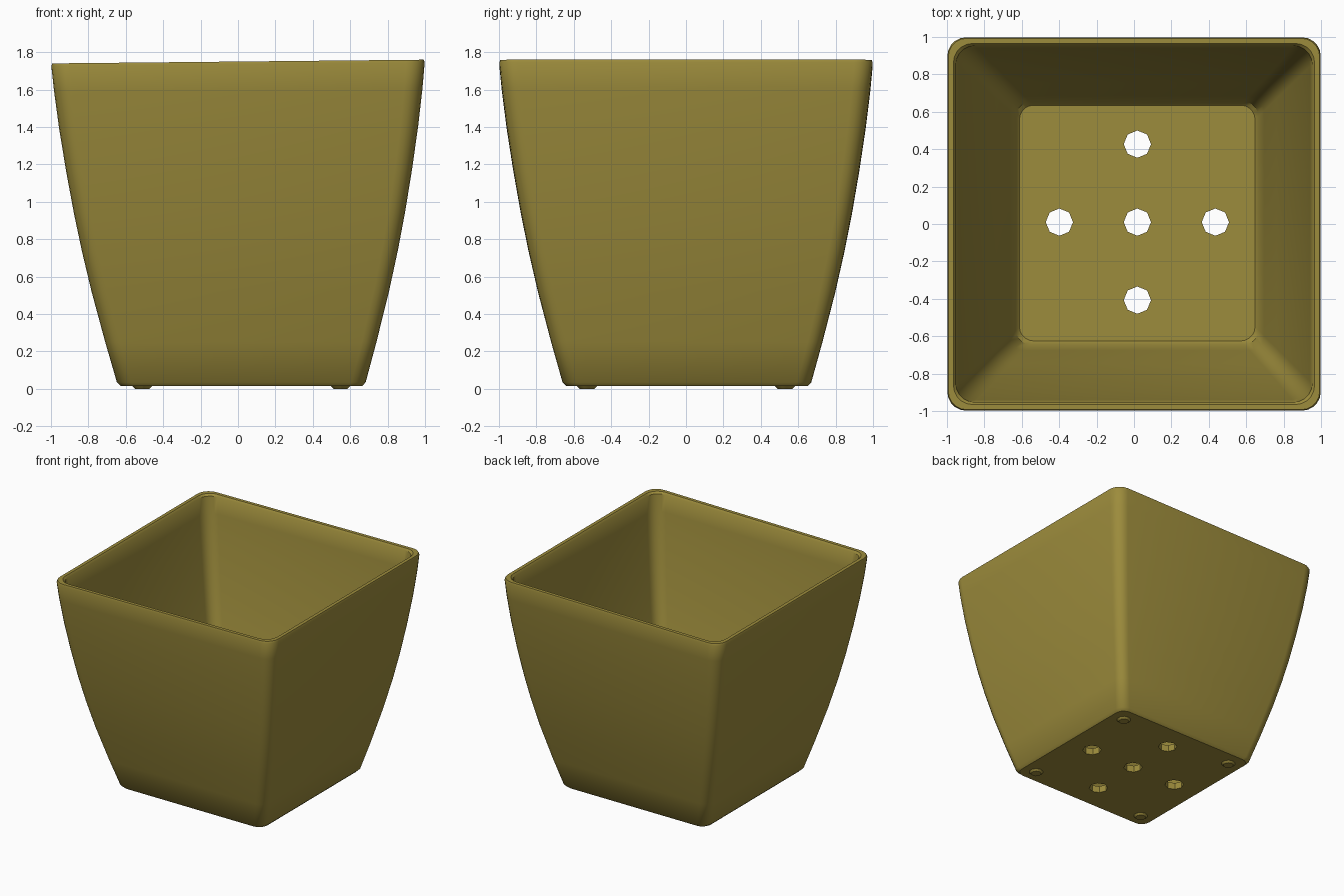
import bpy, bmesh
from math import cos, sin, pi
from mathutils import Matrix, Vector

cube = bpy.data.objects.get("Cube")
if cube:
    bpy.data.objects.remove(cube, do_unlink=True)

olive = bpy.data.materials.new("olive_plastic")
olive.use_nodes = True
COLOUR = (0.335, 0.262, 0.045, 1)
olive.diffuse_color = COLOUR
olive.node_tree.nodes["Principled BSDF"].inputs["Base Color"].default_value = COLOUR

SHIFT = 0.018   # the base sits slightly off centre
HEIGHT = 1.75
WALL = 0.045


def make_object(name, bm):
    bmesh.ops.recalc_face_normals(bm, faces=bm.faces)
    mesh = bpy.data.meshes.new(name)
    bm.to_mesh(mesh)
    bm.free()
    mesh.materials.append(olive)
    obj = bpy.data.objects.new(name, mesh)
    bpy.context.collection.objects.link(obj)
    return obj


def rounded_square(bm, half, radius, z, segments=5):
    """One ring of the pot: a square with rounded corners."""
    ring = []
    fade = 1 - z / HEIGHT
    for corner in range(4):
        middle = pi / 4 + corner * pi / 2
        cx = (half - radius) * (1 if cos(middle) > 0 else -1)
        cy = (half - radius) * (1 if sin(middle) > 0 else -1)
        for i in range(segments + 1):
            a = (corner + i / segments) * pi / 2
            x = cx + radius * cos(a) + SHIFT * fade
            y = cy + radius * sin(a) + 0.005 * fade
            tilt = 0.01 * x * z / HEIGHT
            ring.append(bm.verts.new((x, y, z + tilt)))
    return ring


def cylinder(bm, x, y, z0, z1, r0, r1, sides):
    bmesh.ops.create_cone(bm, cap_ends=True, segments=sides, radius1=r0, radius2=r1,
                          depth=z1 - z0,
                          matrix=Matrix.Translation(Vector((x, y, (z0 + z1) / 2))))


# Pot shell: outer profile up, over the rim, inner profile down (half width, z)
outer = [(0.645, 0.015), (0.665, 0.035), (0.725, 0.25), (0.795, 0.52), (0.845, 0.74),
         (0.885, 0.94), (0.925, 1.17), (0.96, 1.4), (0.985, 1.6), (0.998, 1.735)]
rim = [(0.993, 1.75), (0.965, 1.75)]
inner = [(w - WALL, z) for w, z in reversed(outer[2:])] + [(0.648, 0.09), (0.63, 0.07)]

bm = bmesh.new()
rings = [rounded_square(bm, w, 0.075 + 0.025 * z / HEIGHT, z) for w, z in outer + rim + inner]
for a, b in zip(rings, rings[1:]):
    for i in range(len(a)):
        j = (i + 1) % len(a)
        bm.faces.new((a[i], a[j], b[j], b[i]))
bm.faces.new(rings[0])
bm.faces.new(rings[-1])
pot = make_object("pot_shell", bm)

# Drainage holes through the floor, one in the middle and four around it
bm = bmesh.new()
for dx, dy in ((0, 0), (1, 0), (-1, 0), (0, 1), (0, -1)):
    cylinder(bm, SHIFT + 0.417 * dx, 0.01 + 0.417 * dy, -0.1, 0.2, 0.073, 0.073, 8)
cutter = make_object("hole_cutter", bm)
cutter.hide_render = True

cut = pot.modifiers.new("drain_holes", "BOOLEAN")
cut.operation = "DIFFERENCE"
cut.solver = "EXACT"
cut.object = cutter
bpy.context.view_layer.objects.active = pot
bpy.ops.object.modifier_apply(modifier=cut.name)
bpy.data.objects.remove(cutter, do_unlink=True)

# Four low feet under the corners
bm = bmesh.new()
for sx in (-1, 1):
    for sy in (-1, 1):
        cylinder(bm, SHIFT + 0.53 * sx, 0.53 * sy, 0, 0.03, 0.04, 0.07, 10)
feet = make_object("corner_feet", bm)

# Smooth walls with crisp rim and floor edges
for obj in (pot, feet):
    bpy.ops.object.select_all(action="DESELECT")
    obj.select_set(True)
    bpy.context.view_layer.objects.active = obj
    bpy.ops.object.shade_smooth_by_angle(angle=0.6)
